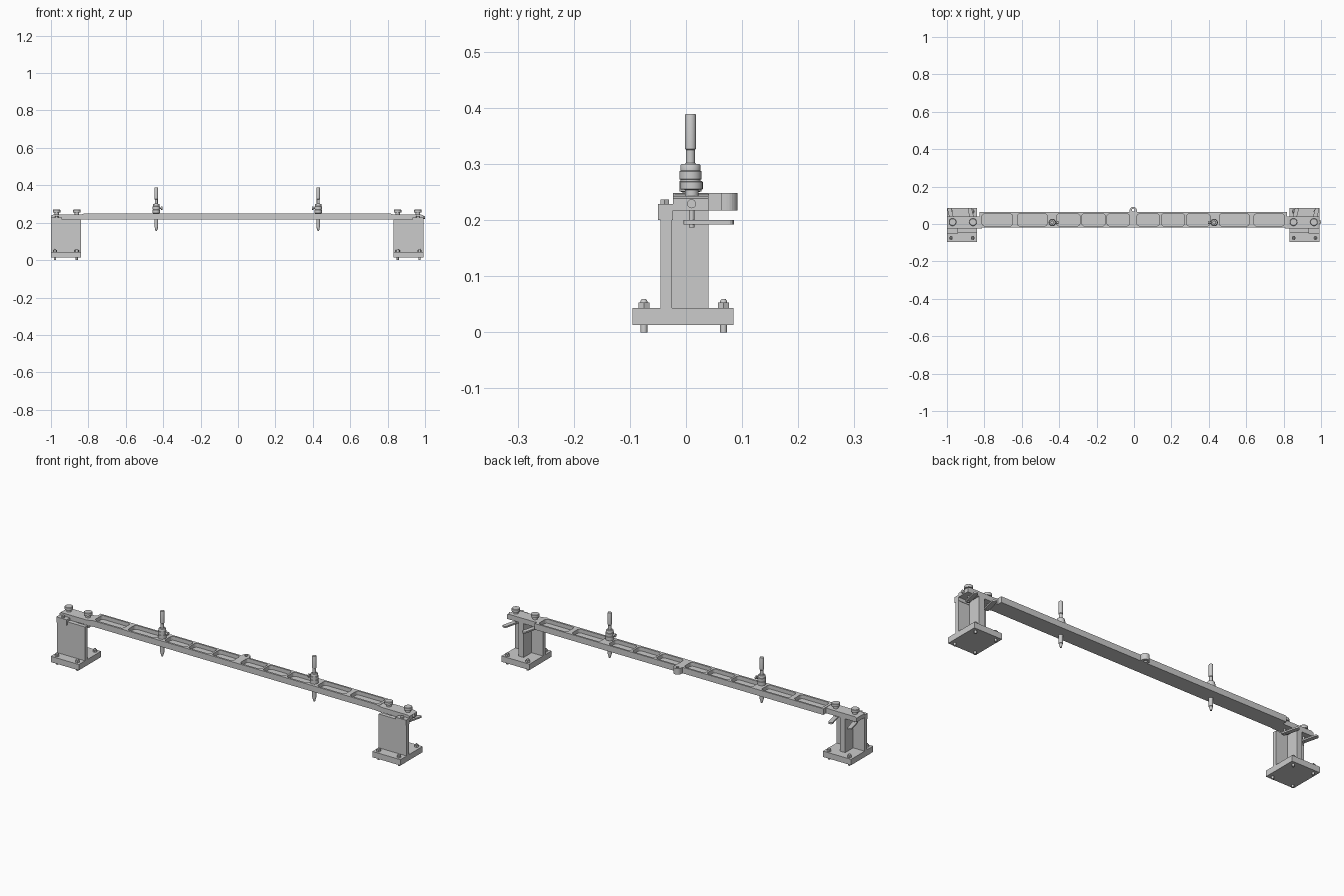
import bpy, bmesh, math
from mathutils import Matrix

if "Cube" in bpy.data.objects:
    bpy.data.objects.remove(bpy.data.objects["Cube"])

CX = -0.004          # mirror plane of the assembly


def finish(bm, name, smooth=False):
    bmesh.ops.recalc_face_normals(bm, faces=bm.faces)
    me = bpy.data.meshes.new(name)
    bm.to_mesh(me)
    bm.free()
    ob = bpy.data.objects.new(name, me)
    bpy.context.collection.objects.link(ob)
    if smooth:
        bpy.context.view_layer.objects.active = ob
        ob.select_set(True)
        bpy.ops.object.shade_smooth_by_angle(angle=math.radians(35))
        ob.select_set(False)
    return ob


def prism(bm, pts, z0, z1):
    """Extrude an XY outline between two heights."""
    face = bm.faces.new([bm.verts.new((x, y, z0)) for x, y in pts])
    ext = bmesh.ops.extrude_face_region(bm, geom=[face])
    bmesh.ops.translate(bm, vec=(0, 0, z1 - z0),
                        verts=[v for v in ext["geom"] if isinstance(v, bmesh.types.BMVert)])


def box(name, x0, x1, y0, y1, z0, z1):
    bm = bmesh.new()
    prism(bm, [(x0, y0), (x1, y0), (x1, y1), (x0, y1)], z0, z1)
    return finish(bm, name)


def lathe(name, x, y, profile, n=24, z=0, axis_x=0):
    """Revolve (radius, height) points; axis_x = +-1 lays the axis along x."""
    bm = bmesh.new()
    rings = [[bm.verts.new((r * math.cos(2 * math.pi * i / n), r * math.sin(2 * math.pi * i / n), h))
              for i in range(n)] for r, h in profile]
    for a, b in zip(rings, rings[1:]):
        for i in range(n):
            bm.faces.new((a[i], a[(i + 1) % n], b[(i + 1) % n], b[i]))
    bm.faces.new(rings[0])
    bm.faces.new(rings[-1])
    if axis_x:
        bm.transform(Matrix.Rotation(math.pi / 2 * axis_x, 4, 'Y'))
    bm.transform(Matrix.Translation((x, y, z)))
    return finish(bm, name, n > 8)


def rounded(x0, x1, y0, y1, r, n=5):
    pts = []
    for cx, cy, a in ((x1 - r, y1 - r, 0), (x0 + r, y1 - r, 90), (x0 + r, y0 + r, 180), (x1 - r, y0 + r, 270)):
        for i in range(n + 1):
            t = math.radians(a + 90 * i / n)
            pts.append((cx + r * math.cos(t), cy + r * math.sin(t)))
    return pts


# long beam with pockets and a rear centre lug
bm = bmesh.new()
arc = [(CX + 0.02 * math.cos(t), 0.072 + 0.02 * math.sin(t)) for t in [math.pi * i / 12 for i in range(13)]]
prism(bm, [(CX - 0.822, -0.02), (CX + 0.822, -0.02), (CX + 0.822, 0.063), (CX + 0.02, 0.063)]
      + arc + [(CX - 0.02, 0.063), (CX - 0.822, 0.063)], 0.217, 0.248)
beam = finish(bm, "beam")
bm = bmesh.new()
for s in (-1, 1):
    for a, b in ((0.02, 0.14), (0.15, 0.275), (0.285, 0.41), (0.46, 0.62), (0.645, 0.808)):
        x0, x1 = sorted((CX + s * a, CX + s * b))
        prism(bm, rounded(x0, x1, -0.01, 0.054, 0.014), 0.228, 0.27)
prism(bm, [(CX + 0.008 * math.cos(i * math.pi / 10), 0.074 + 0.008 * math.sin(i * math.pi / 10))
           for i in range(20)], 0.2, 0.27)
cutter = finish(bm, "pocket_cutter")
cutter.hide_render = True
cutter.hide_set(True)
mod = beam.modifiers.new("pockets", 'BOOLEAN')
mod.operation, mod.solver, mod.object = 'DIFFERENCE', 'EXACT', cutter

for s, side in ((-1, "left"), (1, "right")):
    def X(d):
        return CX + s * d

    def sbox(name, a, b, *yz):
        box(side + "_" + name, *sorted((X(a), X(b))), *yz)

    # stand: base, front plate, rear rib, front stop block
    sbox("base_plate", 0.836, 0.996, -0.095, 0.085, 0.013, 0.043)
    sbox("stand_plate", 0.836, 0.996, -0.045, -0.025, 0.043, 0.217)
    sbox("stand_rib", 0.901, 0.931, -0.025, 0.04, 0.043, 0.217)
    sbox("stop_block", 0.937, 0.996, -0.05, -0.023, 0.2, 0.229)
    lathe(side + "_stop_bolt", X(0.966), -0.038, [(0.009, 0.229), (0.009, 0.237)], 6)

    # levelling studs with hex nuts
    for d in (0.858, 0.974):
        for y in (-0.075, 0.067):
            lathe(side + "_stud", X(d), y, [(0.006, 0), (0.006, 0.056), (0.004, 0.059)], 12)
            lathe(side + "_nut", X(d), y, [(0.011, 0.043), (0.011, 0.053)], 6)

    # beam end: stepped side profile extruded in y
    bm = bmesh.new()
    prism(bm, [(X(0.81), -0.217), (X(0.996), -0.217), (X(0.996), -0.238), (X(0.985), -0.243),
               (X(0.84), -0.243), (X(0.815), -0.248), (X(0.81), -0.248)], -0.023, 0.04)
    bm.transform(Matrix(((1, 0, 0, 0), (0, 0, 1, 0), (0, -1, 0, 0), (0, 0, 0, 1))))
    finish(bm, side + "_beam_end")

    # clamp knobs, screws and swinging arms
    for d in (0.857, 0.966):
        lathe(side + "_clamp_knob", X(d), 0.01,
              [(0.005, 0.187), (0.005, 0.243), (0.012, 0.243), (0.012, 0.254), (0.02, 0.255),
               (0.02, 0.268), (0.018, 0.27)])
        bm = bmesh.new()
        prism(bm, rounded(-0.011, 0.011, -0.014, 0.077, 0.008, 3), 0.192, 0.2)
        bm.transform(Matrix.Translation((X(d), 0.01, 0)) @ Matrix.Rotation(-s * 0.24, 4, 'Z'))
        finish(bm, side + "_clamp_arm")

    # vertical locating pin in its collar
    px = X(0.433)
    lathe(side + "_locating_pin", px, 0.008,
          [(0.004, 0.155), (0.008, 0.17), (0.008, 0.174), (0.01, 0.175), (0.01, 0.3), (0.008, 0.302),
           (0.008, 0.325), (0.01, 0.327), (0.01, 0.386), (0.009, 0.389)])
    lathe(side + "_pin_collar", px, 0.008,
          [(0.014, 0.24), (0.014, 0.25), (0.02, 0.251), (0.02, 0.269), (0.018, 0.27), (0.018, 0.272),
           (0.02, 0.273), (0.02, 0.287), (0.018, 0.288), (0.018, 0.297), (0.016, 0.3)])
    lathe(side + "_lock_screw", px, 0.008,
          [(0.004, 0.012), (0.004, 0.026), (0.009, 0.026), (0.009, 0.034)], 16, 0.278, -s)

# small end stop pin
lathe("end_stop_pin", 0.98, 0.01, [(0.008, 0), (0.008, 0.02)], 16, 0.229, 1)
